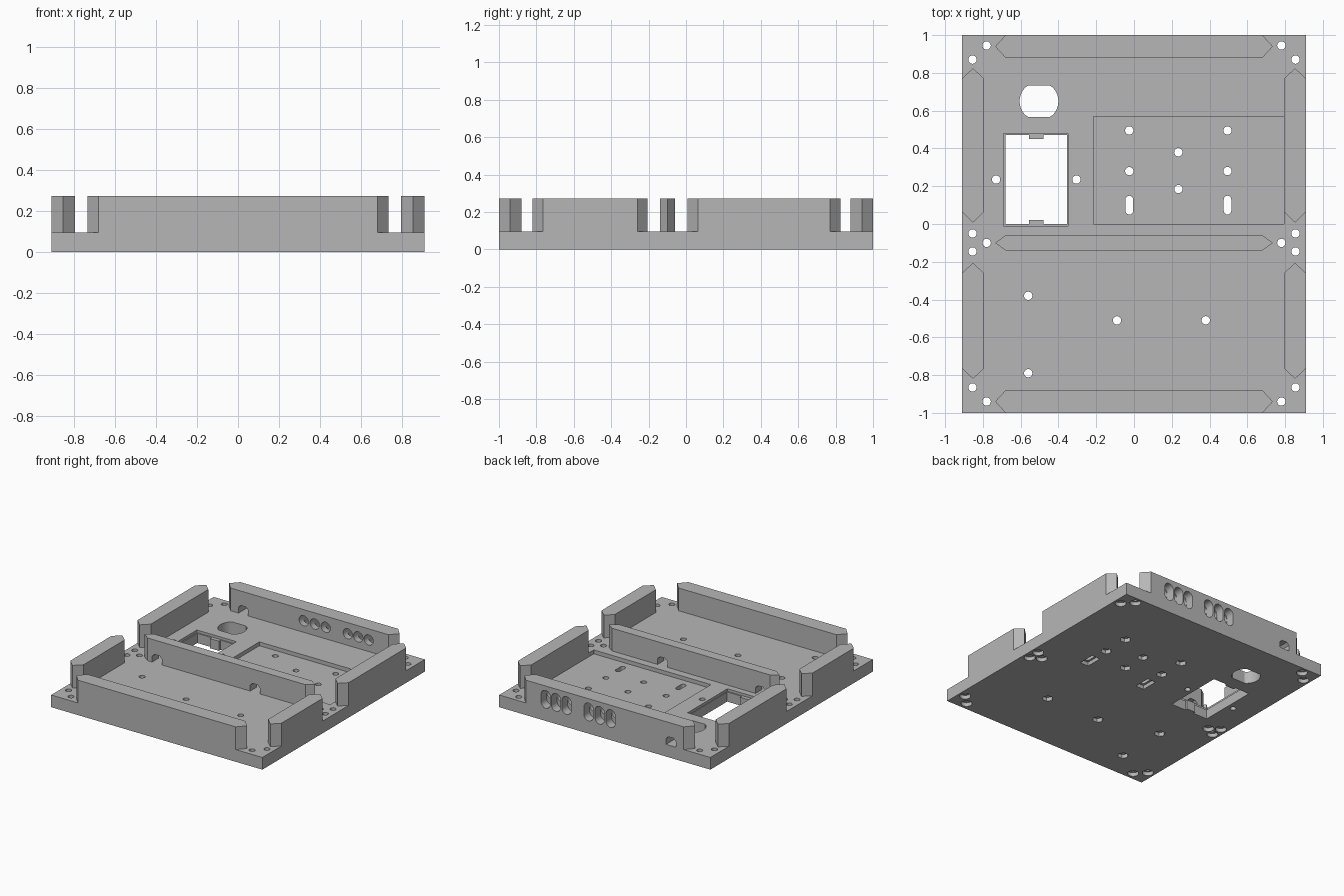
import bpy, bmesh
from math import pi, cos, sin

if "Cube" in bpy.data.objects:
    bpy.data.objects.remove(bpy.data.objects["Cube"])

PLATE_TOP, WALL_TOP = 0.095, 0.272

grey = bpy.data.materials.new("plain grey")
grey.diffuse_color = (0.47, 0.47, 0.47, 1)
grey.use_nodes = True
grey.node_tree.nodes["Principled BSDF"].inputs["Base Color"].default_value = grey.diffuse_color


def prism(bm, pts, lo, hi, axis="z"):
    """Extrude a 2D outline along z, or along y for an (x, z) outline."""
    place = (lambda u, v, w: (u, v, w)) if axis == "z" else (lambda u, v, w: (u, w, v))
    low = [bm.verts.new(place(u, v, lo)) for u, v in pts]
    high = [bm.verts.new(place(u, v, hi)) for u, v in pts]
    n = len(pts)
    faces = [bm.faces.new(low), bm.faces.new(high)]
    for i in range(n):
        j = (i + 1) % n
        faces.append(bm.faces.new((low[i], low[j], high[j], high[i])))
    bmesh.ops.recalc_face_normals(bm, faces=faces)


def rect(x0, x1, y0, y1):
    return [(x0, y0), (x1, y0), (x1, y1), (x0, y1)]


def disc(x, y, r, n=24):
    return [(x + r * cos(2 * pi * i / n), y + r * sin(2 * pi * i / n)) for i in range(n)]


def stadium(x, y, half, r, n=8):
    """Upright slot with round ends."""
    top = [(x + r * cos(pi * i / n), y + half + r * sin(pi * i / n)) for i in range(n + 1)]
    return top + [(2 * x - u, 2 * y - v) for u, v in top]


def make(name, prisms):
    bm = bmesh.new()
    for p in prisms:
        prism(bm, *p)
    me = bpy.data.meshes.new(name)
    bm.to_mesh(me)
    bm.free()
    me.materials.append(grey)
    ob = bpy.data.objects.new(name, me)
    bpy.context.collection.objects.link(ob)
    return ob


def cut(ob, prisms):
    cutter = make("cutter", prisms)
    cutter.hide_render = True
    mod = ob.modifiers.new("cut", "BOOLEAN")
    mod.operation, mod.solver, mod.object = "DIFFERENCE", "EXACT", cutter
    bpy.context.view_layer.objects.active = ob
    bpy.ops.object.modifier_apply(modifier=mod.name)
    bpy.data.objects.remove(cutter)


def smooth(ob):
    bpy.ops.object.select_all(action="DESELECT")
    ob.select_set(True)
    bpy.context.view_layer.objects.active = ob
    bpy.ops.object.shade_smooth_by_angle(angle=0.55)


# Base plate
plate = make("base_plate", [(rect(-0.91, 0.91, -1, 1), 0, PLATE_TOP)])

# Shallow board tray and the inlet rim recess
cut(plate, [(rect(-0.215, 0.795, 0, 0.57), PLATE_TOP - 0.03, 0.2),
            (rect(-0.69, -0.35, -0.01, 0.48), PLATE_TOP - 0.02, 0.2)])

# Fixing holes: rim holes mirrored left and right, then the board mounts
rim = [(s * x, y) for s in (-1, 1) for x, y in
       ((0.855, 0.87), (0.78, 0.945), (0.855, -0.05), (0.855, -0.145),
        (0.78, -0.1), (0.855, -0.865), (0.78, -0.94))]
mounts = [(-0.56, -0.38), (-0.56, -0.79), (-0.09, -0.51), (0.38, -0.51),
          (-0.025, 0.495), (0.495, 0.495), (-0.025, 0.28), (0.495, 0.28),
          (0.235, 0.38), (0.235, 0.185)]
inlet_screws = [(-0.73, 0.235), (-0.305, 0.235)]
slots = [(-0.025, 0.1), (0.495, 0.1)]

through = [(disc(x, y, 0.022), -0.1, 0.2) for x, y in rim + mounts + inlet_screws]
through += [(stadium(x, y, 0.03, 0.02), -0.1, 0.2) for x, y in slots]

# Socket opening with a tab at each end
through.append(([(-0.68, 0), (-0.555, 0), (-0.555, 0.02), (-0.48, 0.02), (-0.48, 0),
                 (-0.355, 0), (-0.355, 0.47), (-0.48, 0.47), (-0.48, 0.45),
                 (-0.555, 0.45), (-0.555, 0.47), (-0.68, 0.47)], -0.1, 0.2))

# Round switch opening with two flats
through.append(([(x, min(max(y, 0.567), 0.733)) for x, y in disc(-0.503, 0.65, 0.103, 32)
                 if abs(y - 0.65) < 0.095], -0.1, 0.2))
cut(plate, through)

# Screw head and nut recesses underneath
under = [(disc(x, y, 0.04), -0.1, 0.03) for x, y in rim]
under += [(disc(x, y, 0.04, 6), -0.1, 0.03) for x, y in mounts]
under += [(rect(x - 0.036, x + 0.036, y - 0.066, y + 0.066), -0.1, 0.03) for x, y in slots]
cut(plate, under)
smooth(plate)


# Walls with pointed ends
def wall_x(name, y0, y1):
    m = (y0 + y1) / 2
    return make(name, [([(-0.68, y0), (0.68, y0), (0.735, m), (0.68, y1), (-0.68, y1),
                         (-0.735, m)], PLATE_TOP, WALL_TOP)])


def wall_y(name, side, y0, y1):
    pts = [(0.795, y0 + 0.055), (0.8525, y0), (0.91, y0 + 0.055),
           (0.91, y1 - 0.055), (0.8525, y1), (0.795, y1 - 0.055)]
    return make(name, [([(side * x, y) for x, y in pts], PLATE_TOP, WALL_TOP)])


wall_x("front_wall", -1, -0.88)
middle = wall_x("middle_wall", -0.14, -0.06)
back = wall_x("back_wall", 0.88, 1)
for side, label in ((-1, "left"), (1, "right")):
    wall_y(label + "_front_wall", side, -0.82, -0.205)
    wall_y(label + "_back_wall", side, 0.008, 0.825)


# Cable arches along the wall foot
def arch(x, y0, y1):
    pts = [(x - 0.042, 0.05), (x + 0.042, 0.05), (x + 0.042, 0.14), (x + 0.022, 0.16),
           (x - 0.022, 0.16), (x - 0.042, 0.14)]
    return (pts, y0, y1, "y")


cut(middle, [arch(-0.6, -0.3, 0.1), arch(0.245, -0.3, 0.1)])

# Connector ports: round inside, tall slots outside
ports = [-0.05, 0.045, 0.14, 0.33, 0.42, 0.51]
cut(back, [arch(-0.57, 0.7, 1.2)] + [(disc(x, 0.185, 0.04), 0.7, 1.2, "y") for x in ports])
cut(back, [(stadium(x, 0.168, 0.03, 0.0395), 0.93, 1.2, "y") for x in ports])
smooth(middle)
smooth(back)
